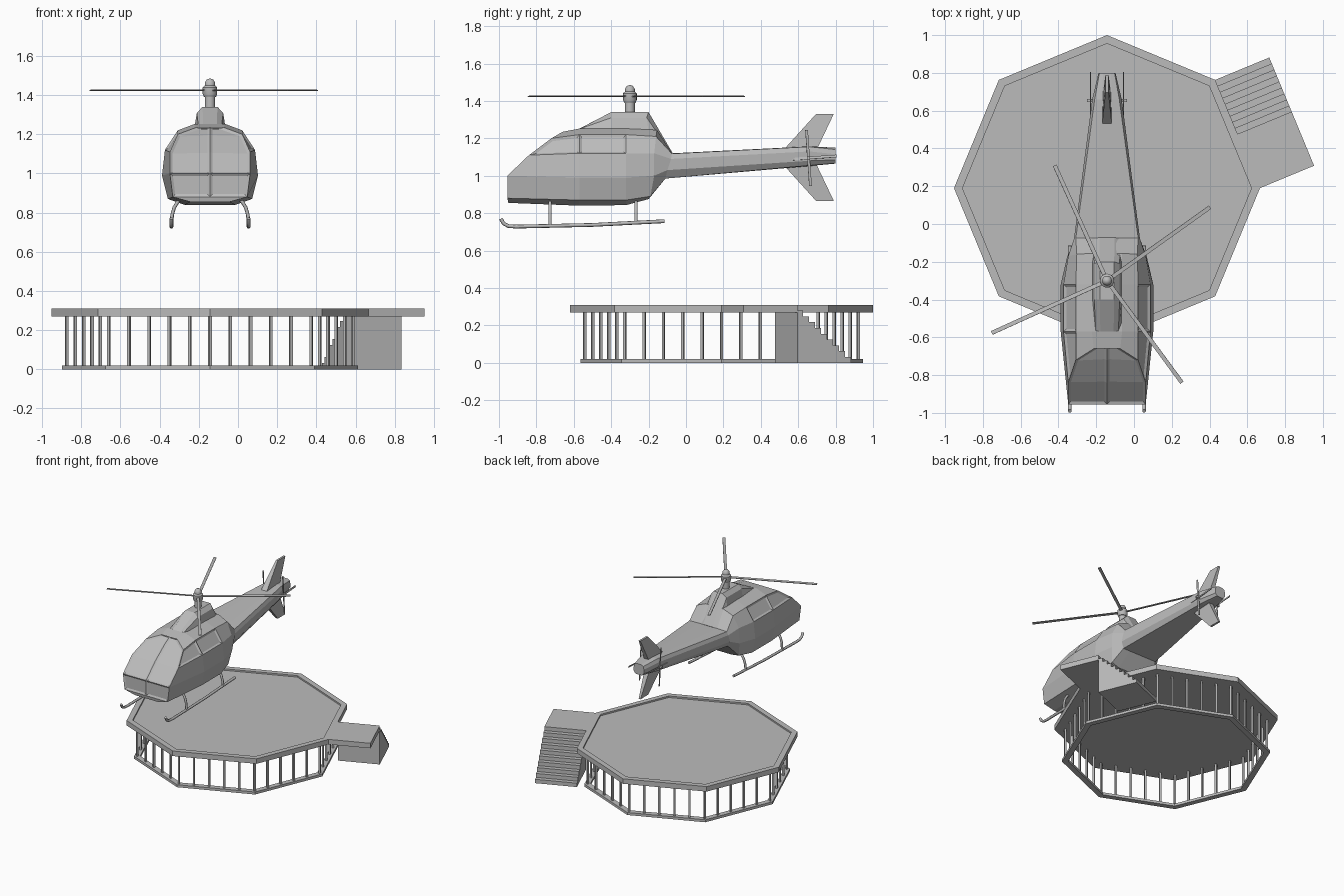
import bpy, bmesh
from math import sin, cos, pi, radians
from mathutils import Matrix, Vector

if "Cube" in bpy.data.objects:
    bpy.data.objects.remove(bpy.data.objects["Cube"], do_unlink=True)

grey = bpy.data.materials.new("plain grey")
grey.use_nodes = True
grey.diffuse_color = (0.5, 0.5, 0.5, 1)
grey.node_tree.nodes["Principled BSDF"].inputs["Base Color"].default_value = (0.5, 0.5, 0.5, 1)

CX = -0.143                      # shared centre line
PAD = Vector((CX, 0.19, 0))      # platform centre
HUB = Vector((CX, -0.30, 1.425)) # main rotor centre


def finish(name, bm, matrix=Matrix(), smooth=False):
    bmesh.ops.remove_doubles(bm, verts=bm.verts, dist=1e-5)
    bmesh.ops.recalc_face_normals(bm, faces=bm.faces)
    mesh = bpy.data.meshes.new(name)
    bm.to_mesh(mesh)
    bm.free()
    mesh.transform(matrix)
    mesh.materials.append(grey)
    obj = bpy.data.objects.new(name, mesh)
    bpy.context.collection.objects.link(obj)
    if smooth:
        bpy.ops.object.select_all(action='DESELECT')
        bpy.context.view_layer.objects.active = obj
        obj.select_set(True)
        bpy.ops.object.shade_smooth_by_angle(angle=radians(40))
    return obj


def lathe(name, profile, sides, origin, smooth=False):
    """Revolve a closed (radius, z) profile."""
    bm = bmesh.new()
    rings = [[bm.verts.new((r * cos(2 * pi * k / sides), r * sin(2 * pi * k / sides), z))
              for r, z in profile] for k in range(sides)]
    n = len(profile)
    for k in range(sides):
        a, b = rings[k], rings[(k + 1) % sides]
        for i in range(n):
            j = (i + 1) % n
            if profile[i][0] or profile[j][0]:
                bm.faces.new((a[i], b[i], b[j], a[j]))
    bmesh.ops.dissolve_degenerate(bm, edges=bm.edges, dist=1e-6)
    return finish(name, bm, Matrix.Translation(origin), smooth)


def prism(name, outline, halves, matrix):
    """Slab across local x from a (y, z) outline, with a half width per point."""
    bm = bmesh.new()
    a, b = ([bm.verts.new((s * h, y, z)) for (y, z), h in zip(outline, halves)] for s in (-1, 1))
    bm.faces.new(a)
    bm.faces.new(b)
    for i in range(len(a)):
        j = (i + 1) % len(a)
        bm.faces.new((a[i], a[j], b[j], b[i]))
    return finish(name, bm, matrix)


def box(name, size, matrix):
    bm = bmesh.new()
    bmesh.ops.create_cube(bm, size=1, matrix=Matrix.Diagonal((*size, 1)))
    return finish(name, bm, matrix)


def loft(rings):
    """Skin mirrored half sections of (half width, y, z), listed bottom to top."""
    bm = bmesh.new()
    n = len(rings[0])
    full = [[bm.verts.new((s * w, y, z)) for s, half in ((1, r), (-1, r[::-1])) for w, y, z in half]
            for r in rings]
    sides = [[bm.faces.new((a[i], a[(i + 1) % (2 * n)], b[(i + 1) % (2 * n)], b[i]))
              for i in range(2 * n)] for a, b in zip(full, full[1:])]
    caps = []
    for ring, half in ((full[0], rings[0]), (full[-1], rings[-1])):
        mid = [bm.verts.new((0, y, z)) for _, y, z in half]
        caps.append([[bm.faces.new((e[i], e[i + 1], mid[i + 1], mid[i])) for i in range(n - 1)]
                     for e in (ring[:n], ring[:n - 1:-1])])
    bmesh.ops.recalc_face_normals(bm, faces=bm.faces)
    return bm, sides, caps


def tube(name, points, radius):
    curve = bpy.data.curves.new(name, 'CURVE')
    curve.dimensions = '3D'
    curve.bevel_depth, curve.bevel_resolution, curve.use_fill_caps = radius, 2, True
    spline = curve.splines.new('POLY')
    spline.points.add(len(points) - 1)
    for p, co in zip(spline.points, points):
        p.co = (*co, 1)
    obj = bpy.data.objects.new(name, curve)
    bpy.context.collection.objects.link(obj)
    curve.materials.append(grey)
    bpy.ops.object.select_all(action='DESELECT')
    bpy.context.view_layer.objects.active = obj
    obj.select_set(True)
    bpy.ops.object.convert(target='MESH')
    bpy.ops.object.shade_smooth_by_angle(angle=radians(50))


# Octagonal platform: rimmed deck, base ring and posts between them
lathe("deck", [(0, .27), (.81, .27), (.81, .31), (.765, .31), (.765, .298), (0, .298)], 8, PAD)
lathe("base_ring", [(.71, 0), (.755, 0), (.755, .02), (.71, .02)], 8, PAD)
corners = [Vector((.731 * cos(k * pi / 4), .731 * sin(k * pi / 4), .145)) for k in range(8)]
for k in range(8):
    for step in range(5):
        spot = corners[k].lerp(corners[(k + 1) % 8], step / 5)
        box("post", (.014, .014, .26), Matrix.Translation(PAD + spot) @ Matrix.Rotation((k + .5) * pi / 4, 4, 'Z'))

# Landing and staircase along one side of the deck
frame = Matrix.Translation((.667, .19, 0)) @ Matrix.Rotation(pi / 8, 4, 'Z') @ Matrix.Translation((.155, 0, 0))
prism("landing", [(0, .27), (.31, .27), (.31, .31), (0, .31)], [.155] * 4, frame)
STEPS, RUN, RISE = 9, .31 / 9, .031
stairs = [(.62, 0), (.31, 0)]
for k in range(1, STEPS + 1):
    z = .31 - k * RISE
    stairs += [(.31 + (k - 1) * RUN, z), (.31 + k * RUN, z)]
prism("staircase", stairs, [.155] * len(stairs), frame)

# Helicopter body from nose to tail tip
bm, sides, caps = loft([
    [(.10, -.95, .855), (.19, -.955, .88), (.205, -.955, 1.0), (.205, -.84, 1.11), (.165, -.72, 1.2), (.07, -.66, 1.235)],
    [(.13, -.57, .84), (.215, -.57, .87), (.245, -.57, .99), (.23, -.57, 1.12), (.165, -.57, 1.22), (.08, -.57, 1.252)],
    [(.13, -.32, .843), (.215, -.32, .87), (.245, -.32, .99), (.23, -.32, 1.12), (.165, -.32, 1.22), (.08, -.32, 1.252)],
    [(.12, -.20, .875), (.19, -.19, .89), (.21, -.17, 1.0), (.205, -.17, 1.12), (.16, -.16, 1.21), (.08, -.155, 1.245)],
    [(.09, -.11, .985), (.15, -.11, .985), (.175, -.10, 1.03), (.175, -.08, 1.09), (.165, -.075, 1.118), (.08, -.075, 1.12)],
    [(.04, .66, 1.052), (.06, .66, 1.055), (.078, .66, 1.08), (.078, .66, 1.13), (.065, .66, 1.155), (.03, .66, 1.157)],
    [(.02, .80, 1.065), (.03, .80, 1.067), (.045, .80, 1.085), (.045, .80, 1.115), (.04, .80, 1.14), (.02, .80, 1.15)],
])
windows = [[f] for part in sides[:2] for f in (part[3], part[7])]
for half in caps[0]:
    windows += [half[2:], half[1:2]]
for pane in windows:
    bmesh.ops.inset_region(bm, faces=pane, thickness=.014, depth=-.008, use_even_offset=True)
finish("body", bm, Matrix.Translation((CX, 0, 0)))

# Engine housing on the roof
bm, _, _ = loft([
    [(.08, -.57, 1.23), (.06, -.57, 1.25), (.035, -.57, 1.252)],
    [(.08, -.40, 1.23), (.067, -.40, 1.31), (.038, -.40, 1.34)],
    [(.08, -.20, 1.23), (.067, -.21, 1.31), (.038, -.20, 1.34)],
    [(.08, -.08, 1.10), (.07, -.075, 1.118), (.04, -.072, 1.122)],
])
finish("engine_housing", bm, Matrix.Translation((CX, 0, 0)))

# Main rotor: mast, hub and four blades
lathe("rotor_mast", [(0, 1.33), (.026, 1.33), (.026, 1.395), (0, 1.395)], 16, (HUB.x, HUB.y, 0), True)
lathe("rotor_hub", [(0, 1.385), (.03, 1.39), (.037, 1.405), (.037, 1.44), (.026, 1.45), (.026, 1.465), (.016, 1.48), (0, 1.486)],
      16, (HUB.x, HUB.y, 0), True)
for angle in (35.5, 114.4, 204.4, 306.3):
    box("rotor_blade", (.65, .021, .005), Matrix.Translation(HUB) @ Matrix.Rotation(radians(angle), 4, 'Z')
        @ Matrix.Translation((.345, 0, 0)) @ Matrix.Rotation(radians(8), 4, 'X'))

# Upper and lower tail fins
for up in (1, -1):
    fin = [(.505, .022), (.695, .232), (.79, .232), (.69, .022)]
    prism("tail_fin", [(y, 1.098 + up * z) for y, z in fin], [.028, .008, .008, .022], Matrix.Translation((CX, 0, 0)))

for side in (1, -1):
    # Tail rotor on each flank
    hub = Matrix.Translation((CX + side * .087, .655, 1.095))
    box("tail_rotor_axle", (.04, .016, .016), hub)
    for k in range(2):
        box("tail_rotor_blade", (.004, .014, .30),
            hub @ Matrix.Rotation(radians(4 + 90 * k), 4, 'X') @ Matrix.Rotation(radians(12), 4, 'Z'))
    # Landing skid with two bowed struts
    x = CX + side * .197
    tube("skid", [(x, -.99, .77), (x, -.975, .745), (x, -.95, .731), (x, -.91, .728), (x, -.5, .737), (x, -.115, .757)], .01)
    for y, z in ((-.727, .733), (-.267, .75)):
        tube("skid_strut", [(CX + side * w, y, h) for w, h in
                            ((.14, .875), (.165, .855), (.183, .825), (.193, .79), (.197, z))], .009)
